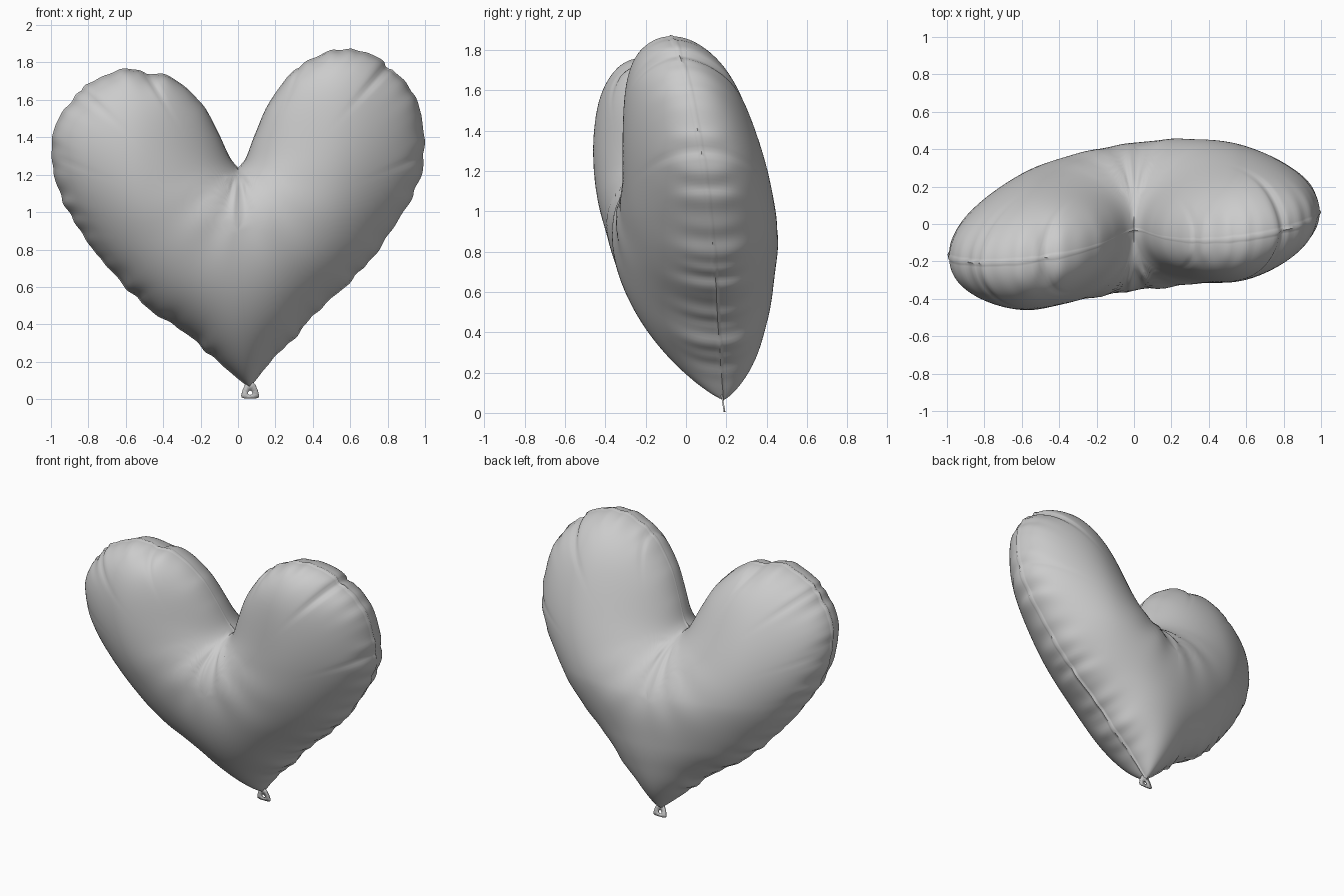
import bpy, bmesh, math
from mathutils import Vector, noise

if "Cube" in bpy.data.objects:
    bpy.data.objects.remove(bpy.data.objects["Cube"])

TIP, CLEFT, CENTRE = Vector((0.06, 0.065)), Vector((0, 1.23)), Vector((0, 0.9))
RIGHT = [(.06, .065), (.2, .24), (.42, .47), (.62, .66), (.8, .88), (.92, 1.08), (.98, 1.25),
         (.985, 1.45), (.93, 1.62), (.82, 1.76), (.7, 1.845), (.55, 1.865), (.4, 1.82),
         (.27, 1.72), (.16, 1.57), (.09, 1.41), (.04, 1.28), (0, 1.23)]
LEFT = [(0, 1.23), (-.045, 1.29), (-.11, 1.43), (-.19, 1.57), (-.32, 1.69), (-.45, 1.735),
        (-.6, 1.755), (-.75, 1.71), (-.88, 1.6), (-.98, 1.42), (-.975, 1.2), (-.89, .98),
        (-.74, .76), (-.52, .53), (-.28, .36), (-.12, .22), (.06, .065)]
# pinched folds on the rim: position, strength
FOLDS = [((-.49, 1.735), 1.0), ((-.83, 1.64), .8), ((.8, 1.78), 1.0), ((.33, 1.77), .7),
         ((-.97, 1.3), .5), ((.985, 1.3), .4)]


def spline(points, count):
    """Evenly spaced samples of a Catmull-Rom curve."""
    p = [Vector(q) for q in points]
    p = [2 * p[0] - p[1]] + p + [2 * p[-1] - p[-2]]
    dense = []
    for a, b, c, d in zip(p, p[1:], p[2:], p[3:]):
        for i in range(30):
            t = i / 30
            dense.append(.5 * (2 * b + (c - a) * t + (2 * a - 5 * b + 4 * c - d) * t * t
                               + (3 * b - 3 * c + d - a) * t ** 3))
    dense.append(p[-2])
    lengths = [0]
    for a, b in zip(dense, dense[1:]):
        lengths.append(lengths[-1] + (b - a).length)
    out, j = [], 0
    for i in range(count):
        s = lengths[-1] * i / count
        while lengths[j + 1] < s:
            j += 1
        f = (s - lengths[j]) / (lengths[j + 1] - lengths[j])
        out.append(dense[j].lerp(dense[j + 1], f))
    return out


def smooth(a, b, x):
    t = max(0, min(1, (x - a) / (b - a)))
    return t * t * (3 - 2 * t)


def mid_y(p):
    """Leaning middle surface that carries the seam."""
    return .19 + .12 * p.x - .18 * p.y


# Outline with small puckers along the rim
outline = spline(RIGHT, 170) + spline(LEFT, 170)
N = len(outline)
pucker = [noise.noise(Vector((p.x * 13, p.y * 13, 3.7))) for p in outline]
calm = [min(1, (p - CLEFT).length / .6) ** 2 * min(1, (p - TIP).length / .3) for p in outline]
fold = [sum(w * math.exp(-((p - Vector(q)).length / .022) ** 2) for q, w in FOLDS) for p in outline]
rim = []
for p, k, c, f in zip(outline, pucker, calm, fold):
    inward = (CENTRE - p).normalized()
    rim.append(p + inward * (.018 * k * c + .022 * f))
rim_xy = [(p.x, p.y) for p in rim]


def inflate(p, i, t):
    """Half thickness of the balloon at p, from the distances to the whole rim."""
    total = 0
    px, pz = p
    ax, az = rim[-1][0] - px, rim[-1][1] - pz
    for bx, bz in rim_xy:
        bx -= px
        bz -= pz
        cross = abs(ax * bz - az * bx) + 1e-9
        total += math.hypot(bx - ax, bz - az) * math.atan2(cross, ax * bx + az * bz) / cross
        ax, az = bx, bz
    h = .54 * math.sqrt(2 * math.pi / total)
    h *= math.tanh((p - TIP).length / .35) ** .25
    # lobes flatten towards their tops and outer sides
    h *= 1 - .09 * smooth(.9, 1.6, p.y) - .09 * smooth(.5, .95, abs(p.x))
    # rim puckers and folds
    h *= 1 - .17 * pucker[i] * calm[i] * t ** 26 - .32 * fold[i] * t ** 14
    # creases fanning out below the cleft
    d = p - CLEFT
    if d.length > 1e-6 and d.y < .1:
        a = math.atan2(d.x, -d.y)
        fan = math.exp(-(d.length / .34) ** 2) * math.exp(-(a / .9) ** 2) * min(1, d.length / .1)
        h *= 1 + fan * (.05 * math.cos(a * 11 + .6) - .07 * math.exp(-(a / .15) ** 2))
    return h


def side_scale(p, side):
    """The front is fuller near the tip and flatter on the right lobe."""
    if side > 0:
        return (1 + .03 * smooth(-.5, .3, p.x)
                - .07 * smooth(.15, .45, p.y) * (1 - smooth(.6, .95, p.y)))
    return (1 + .13 * (1 - smooth(.2, .95, p.y)) + .04 * smooth(.2, .6, -p.x)
            - .05 * smooth(0, .4, p.x) * smooth(.7, 1.2, p.y))


RINGS = 36
bm = bmesh.new()
# seam flange shared by both panels
seam = []
for p in rim:
    q = p + (p - CENTRE).normalized() * .008
    seam.append(bm.verts.new((q.x, mid_y(q), q.y)))

# front and back panels
grid = []
for r in range(1, RINGS + 1):
    t = .9995 * math.sin(r / RINGS * math.pi / 2)
    grid.append([(CENTRE.lerp(p, t), inflate(CENTRE.lerp(p, t), i, t)) for i, p in enumerate(rim)])
h0 = inflate(CENTRE, 0, 0)
for side in (-1, 1):
    def place(q, h):
        return bm.verts.new((q.x, mid_y(q) + side * h * side_scale(q, side), q.y))
    pole = place(CENTRE, h0)
    rows = [[place(q, h) for q, h in row] for row in grid] + [seam]
    for i in range(N):
        j = (i + 1) % N
        bm.faces.new((pole, rows[0][i], rows[0][j]))
        for a, b in zip(rows, rows[1:]):
            bm.faces.new((a[i], b[i], b[j], a[j]))
bmesh.ops.recalc_face_normals(bm, faces=bm.faces)


def finish(bm, name, angle):
    mesh = bpy.data.meshes.new(name)
    bm.to_mesh(mesh)
    bm.free()
    ob = bpy.data.objects.new(name, mesh)
    bpy.context.collection.objects.link(ob)
    bpy.ops.object.select_all(action='DESELECT')
    ob.select_set(True)
    bpy.context.view_layer.objects.active = ob
    bpy.ops.object.shade_smooth_by_angle(angle=math.radians(angle))
    return ob


finish(bm, "heart_balloon", 60)

# Filling tab at the tip, with a round hole
bm = bmesh.new()
half = [(0, .004), (.03, .004), (.046, .01), (.048, .02), (.04, .05), (.026, .08), (.008, .095)]
shape = [Vector(p) for p in half] + [Vector((-x, z)) for x, z in half[:0:-1]]
hole_c = Vector((0, .034))
outer, inner = [], []
for p in shape:
    h = hole_c + (p - hole_c).normalized() * .012
    for q, ring in ((p, outer), (h, inner)):
        ring.append(bm.verts.new((.065 + q.x, .192 - .17 * q.y, q.y)))
for i in range(len(shape)):
    j = (i + 1) % len(shape)
    bm.faces.new((outer[i], outer[j], inner[j], inner[i]))
bmesh.ops.recalc_face_normals(bm, faces=bm.faces)
tab = finish(bm, "filling_tab", 30)
solid = tab.modifiers.new("thickness", 'SOLIDIFY')
solid.thickness = .008
solid.offset = 0
